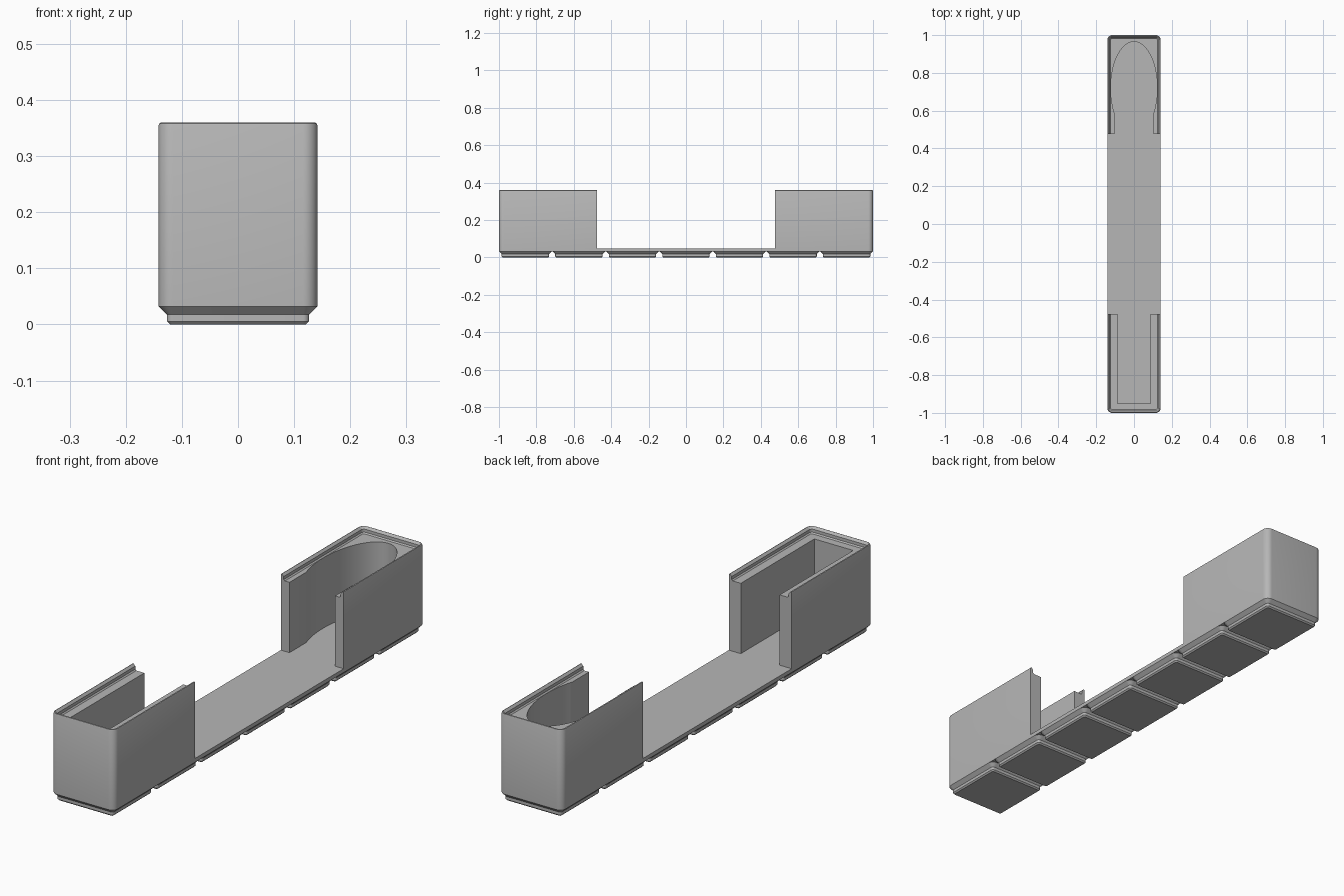
import bpy, bmesh, math

cube = bpy.data.objects.get("Cube")
if cube:
    bpy.data.objects.remove(cube, do_unlink=True)

UNIT = 2 / 293.5          # one millimetre in scene units
PITCH = 42 * UNIT         # foot spacing
HALF_W = 20.75 * UNIT
FLOOR, FILL, TOP = 0.048, 0.334, 0.36
BASE = 0.0324

grey = bpy.data.materials.new("plain grey")
grey.use_nodes = True
grey.diffuse_color = (0.47, 0.47, 0.47, 1)
grey.node_tree.nodes["Principled BSDF"].inputs["Base Color"].default_value = (0.47, 0.47, 0.47, 1)


def rounded_rect(hx, hy, r, cy=0, steps=8):
    """Counter-clockwise outline of a rounded rectangle."""
    pts = []
    for q, (sx, sy) in enumerate([(1, 1), (-1, 1), (-1, -1), (1, -1)]):
        for i in range(steps + 1):
            a = math.pi / 2 * (q + i / steps)
            pts.append((sx * (hx - r) + r * math.cos(a),
                        cy + sy * (hy - r) + r * math.sin(a)))
    return pts


def loft(bm, rings):
    """Skin a stack of (outline, z) rings and cap both ends."""
    loops = [[bm.verts.new((x, y, z)) for x, y in pts] for pts, z in rings]
    for a, b in zip(loops, loops[1:]):
        for i in range(len(a)):
            j = (i + 1) % len(a)
            bm.faces.new((a[i], a[j], b[j], b[i]))
    bm.faces.new(loops[0][::-1])
    bm.faces.new(loops[-1])


def finish(bm, name):
    bmesh.ops.recalc_face_normals(bm, faces=bm.faces)
    mesh = bpy.data.meshes.new(name)
    bm.to_mesh(mesh)
    bm.free()
    mesh.materials.append(grey)
    obj = bpy.data.objects.new(name, mesh)
    bpy.context.collection.objects.link(obj)
    return obj


def activate(obj):
    bpy.ops.object.select_all(action='DESELECT')
    obj.select_set(True)
    bpy.context.view_layer.objects.active = obj


# Body: outer wall, rounded rim, stepped stacking lip, solid fill
bm = bmesh.new()
profile = [(0, BASE), (0, 0.355), (0.0015, 0.3585), (0.005, TOP),
           (0.0132, 0.351), (0.0132, 0.3388), (0.018, FILL)]
loft(bm, [(rounded_rect(HALF_W - d, 1 - d, 3.75 * UNIT - d), z) for d, z in profile])
body = finish(bm, "bin_body")

# Cutter: open middle, square front pocket and oval rear pocket as one outline
pocket_w, neck, cut_y = 0.0875, 0.1025, 0.477
oval_x, oval_y, oval_c = 0.123, 0.245, 0.72
half = [(pocket_w, -0.95), (pocket_w, -cut_y), (0.2, -cut_y), (0.2, cut_y), (neck, cut_y)]
start = -math.acos(neck / oval_x)
for i in range(40):
    a = start + (math.pi / 2 - start) * i / 40
    half.append((oval_x * math.cos(a), oval_c + oval_y * math.sin(a)))
outline = half + [(0, oval_c + oval_y)] + [(-x, y) for x, y in reversed(half)]
bm = bmesh.new()
loft(bm, [(outline, FLOOR), (outline, 0.5)])
cutter = finish(bm, "pocket_cutter")
cutter.hide_render = True

cut = body.modifiers.new("pockets", 'BOOLEAN')
cut.operation = 'DIFFERENCE'
cut.solver = 'EXACT'
cut.object = cutter
activate(body)
bpy.ops.object.modifier_apply(modifier=cut.name)
bpy.data.objects.remove(cutter, do_unlink=True)

# Feet: seven stepped square pads under the base
bm = bmesh.new()
steps = [(17.8, 0.8, 0), (18.6, 1.6, 0.8), (18.6, 1.6, 2.6), (20.75, 3.75, BASE / UNIT)]
for k in range(-3, 4):
    loft(bm, [(rounded_rect(h * UNIT, h * UNIT, r * UNIT, k * PITCH), z * UNIT)
              for h, r, z in steps])
feet = finish(bm, "base_feet")

for obj in (body, feet):
    activate(obj)
    bpy.ops.object.shade_smooth_by_angle(angle=math.radians(25))
